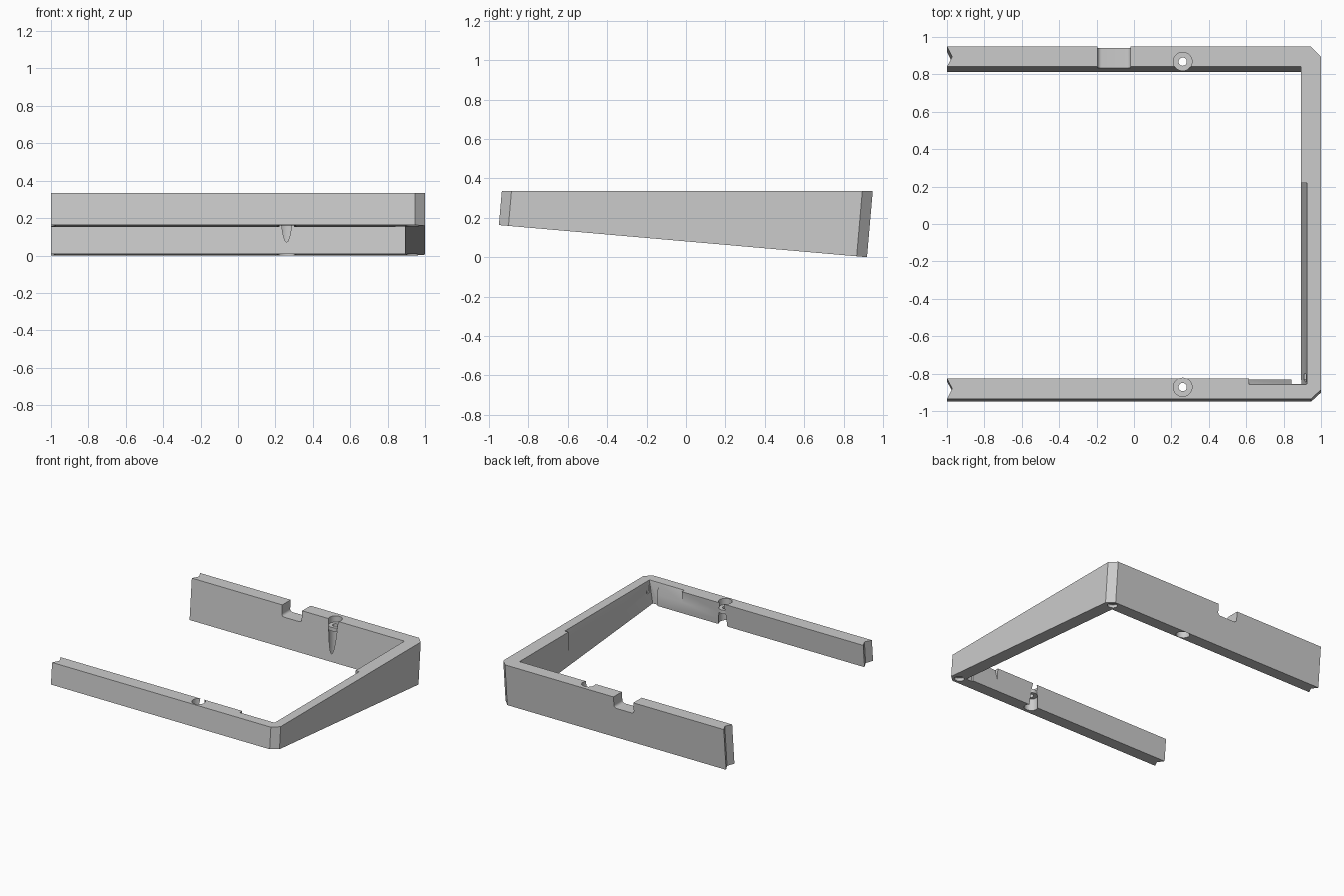
import bpy, bmesh, math

if "Cube" in bpy.data.objects:
    bpy.data.objects.remove(bpy.data.objects["Cube"])

TOP = 0.335      # level of the flat top
SLOPE = 0.0873   # fall of the underside towards the back


def underside(y):
    return 0.163 - SLOPE * (y + 0.948)


def finish(name, bm):
    bmesh.ops.recalc_face_normals(bm, faces=bm.faces[:])
    me = bpy.data.meshes.new(name)
    bm.to_mesh(me)
    bm.free()
    ob = bpy.data.objects.new(name, me)
    bpy.context.collection.objects.link(ob)
    return ob


def loft(name, lower, upper):
    """Solid between two matching outlines."""
    bm = bmesh.new()
    a = [bm.verts.new(p) for p in lower]
    b = [bm.verts.new(p) for p in upper]
    bm.faces.new(a)
    bm.faces.new(b)
    n = len(a)
    for i in range(n):
        j = (i + 1) % n
        bm.faces.new((a[i], a[j], b[j], b[i]))
    return finish(name, bm)


def cylinder(name, x, y, r, z0, z1, tilt=0.0, sides=48):
    """Cylinder; with a tilt its ends follow the sloping underside."""
    ring = [(x + r * math.cos(2 * math.pi * i / sides),
             y + r * math.sin(2 * math.pi * i / sides)) for i in range(sides)]
    return loft(name, [(u, v, z0 - tilt * (v - y)) for u, v in ring],
                [(u, v, z1 - tilt * (v - y)) for u, v in ring])


def combine(target, tool, operation='DIFFERENCE'):
    mod = target.modifiers.new(tool.name, 'BOOLEAN')
    mod.operation = operation
    mod.solver = 'EXACT'
    mod.object = tool
    bpy.context.view_layer.objects.active = target
    bpy.ops.object.modifier_apply(modifier=mod.name)
    bpy.data.objects.remove(tool, do_unlink=True)


# U-shaped frame: flat top outline, walls leaning square to the sloping underside
outline = [(-1, -0.935), (0.947, -0.935), (1, -0.886), (1, 0.895), (0.947, 0.948),
           (-1, 0.948), (-0.972, 0.895), (-1, 0.841), (0.893, 0.841),
           (0.893, -0.825), (-1, -0.825), (-0.972, -0.88)]
lower = []
for x, y in outline:
    drop = (TOP - underside(y)) / (1 + SLOPE ** 2)
    lower.append((x, y - SLOPE * drop, TOP - drop))
frame = loft("wedge_frame", lower, [(x, y, TOP) for x, y in outline])

# Rounded cable notch in the back bar
x0, x1, floor, r = -0.195, -0.018, 0.245, 0.022
profile = [(x0, 0.4)]
for cx, start in ((x0 + r, math.pi), (x1 - r, 1.5 * math.pi)):
    for i in range(7):
        a = start + i * math.pi / 12
        profile.append((cx + r * math.cos(a), floor + r + r * math.sin(a)))
profile.append((x1, 0.4))
combine(frame, loft("notch_cutter", [(x, 0.75, z) for x, z in profile],
                    [(x, 1.05, z) for x, z in profile]))


# Tapered reliefs along the inside of the right and front bars
def wedge(depth, height, reach):
    """Cross-section (distance into the wall, z), extended past the top."""
    over = 0.05
    return [(-reach, TOP - height), (0, TOP - height),
            (depth * (1 + over / height), TOP + over), (-reach, TOP + over)]


section = wedge(0.033, 0.195, 0.05)
combine(frame, loft("right_relief_cutter", [(0.892 + d, -0.855, z) for d, z in section],
                    [(0.892 + d, 0.22, z) for d, z in section]))
section = wedge(0.025, 0.09, 0.03)
combine(frame, loft("front_relief_cutter", [(0.615, -0.832 - d, z) for d, z in section],
                    [(0.92, -0.832 - d, z) for d, z in section]))

# Screw seats: wide bore above and below a thin drilled web
for y in (0.868, -0.872):
    combine(frame, cylinder("upper_bore", 0.26, y, 0.05, 0.285, 0.4))
    combine(frame, cylinder("lower_bore", 0.26, y, 0.05, -0.1, 0.255))
    combine(frame, cylinder("web", 0.26, y, 0.0502, 0.255, 0.285), 'UNION')
    combine(frame, cylinder("screw_hole", 0.26, y, 0.022, 0.2, 0.32))

# Shallow round foot recesses under the corners
for y in (0.865, -0.89):
    z = underside(y)
    combine(frame, cylinder("foot_recess", 0.932, y, 0.037, z - 0.05, z + 0.025, SLOPE))

# Single grey finish
grey = bpy.data.materials.new("light_grey")
grey.diffuse_color = (0.6, 0.6, 0.6, 1)
grey.use_nodes = True
grey.node_tree.nodes["Principled BSDF"].inputs["Base Color"].default_value = grey.diffuse_color
frame.data.materials.clear()
frame.data.materials.append(grey)
for p in frame.data.polygons:
    p.material_index = 0
bpy.ops.object.select_all(action='DESELECT')
frame.select_set(True)
bpy.context.view_layer.objects.active = frame
bpy.ops.object.shade_smooth_by_angle(angle=math.radians(30))
